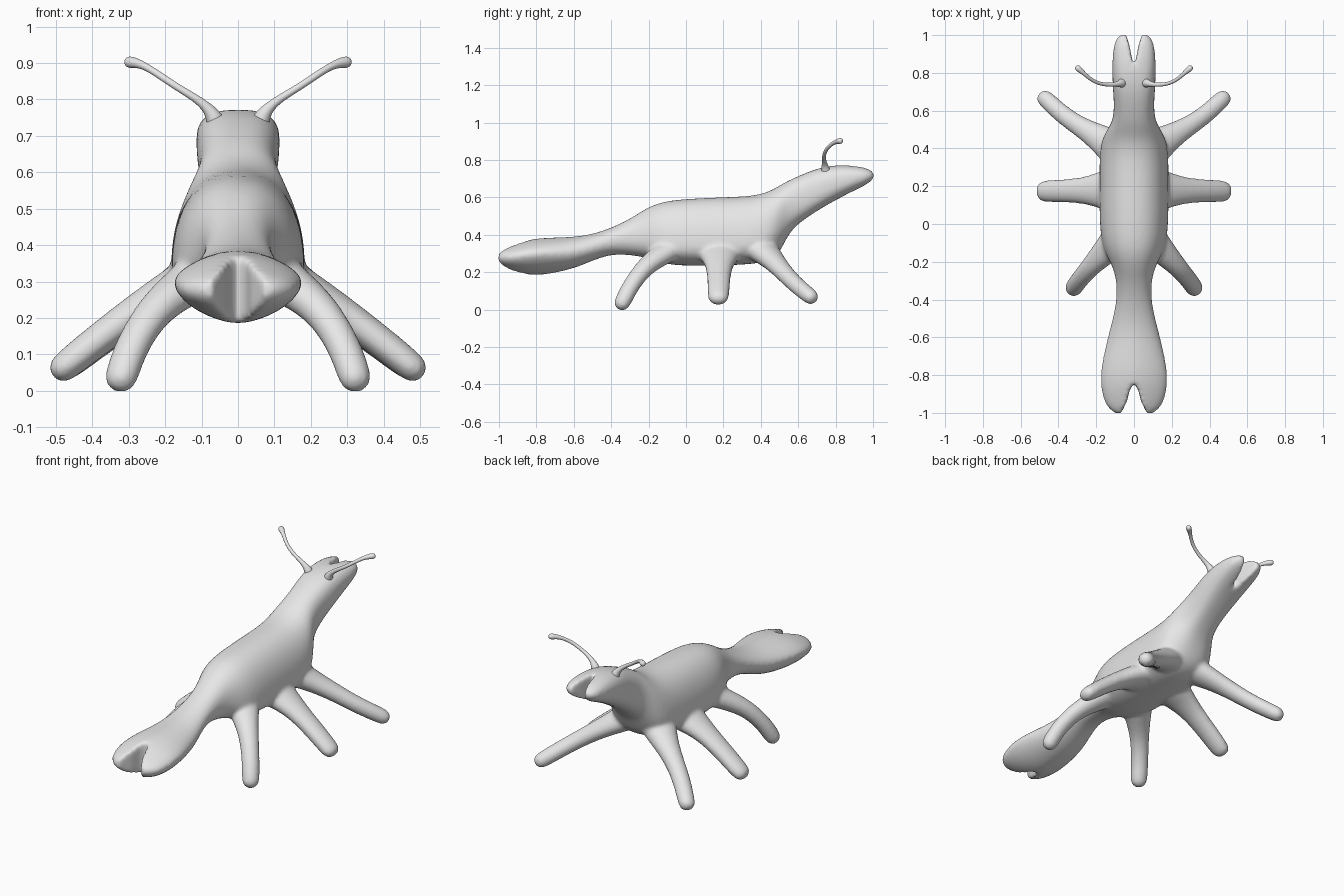
import bpy, bmesh, math
from mathutils import Vector

if "Cube" in bpy.data.objects:
    bpy.data.objects.remove(bpy.data.objects["Cube"])

grey = bpy.data.materials.new("light grey")
grey.diffuse_color = (0.8, 0.8, 0.8, 1)
grey.use_nodes = True
grey.node_tree.nodes["Principled BSDF"].inputs["Base Color"].default_value = grey.diffuse_color


def loft(name, rings, subdiv=2):
    """Skin a list of equal vertex rings, cap both ends and subdivide."""
    bm = bmesh.new()
    rows = [[bm.verts.new(p) for p in ring] for ring in rings]
    n = len(rows[0])
    for a, b in zip(rows, rows[1:]):
        for i in range(n):
            bm.faces.new((a[i], a[(i + 1) % n], b[(i + 1) % n], b[i]))
    for row in (rows[0], rows[-1]):
        centre = bm.verts.new(sum((v.co for v in row), Vector()) / n)
        for i in range(n):
            bm.faces.new((row[i], row[(i + 1) % n], centre))
    bmesh.ops.recalc_face_normals(bm, faces=bm.faces)
    me = bpy.data.meshes.new(name)
    bm.to_mesh(me)
    bm.free()
    me.materials.append(grey)
    for p in me.polygons:
        p.use_smooth = True
    ob = bpy.data.objects.new(name, me)
    bpy.context.collection.objects.link(ob)
    if subdiv:
        m = ob.modifiers.new("smooth", "SUBSURF")
        m.levels = m.render_levels = subdiv
    return ob


def tube(name, pts, radii, side, n=12):
    """Tapered limb along a path; radii are (across, thickness)."""
    pts = [Vector((x * side, y, z)) for x, y, z in pts]
    # rounded tip
    end = (pts[-1] - pts[-2]).normalized()
    a, b = radii[-1]
    radii = list(radii) + [(a * .85, b * .85), (a * .4, b * .4)]
    pts += [pts[-1] + end * b * .65, pts[-1] + end * b * 1.0]
    rings = []
    for i, p in enumerate(pts):
        t = (pts[min(i + 1, len(pts) - 1)] - pts[max(i - 1, 0)]).normalized()
        u = t.cross(Vector((0, 0, 1))).normalized()
        v = u.cross(t)
        ra, rb = radii[i]
        angles = [2 * math.pi * k / n for k in range(n)]
        rings.append([p + u * ra * math.cos(q) + v * rb * math.sin(q) for q in angles])
    return loft(name, rings)


def power(v, e):
    return math.copysign(abs(v) ** e, v)


# Body: y, half width, bottom, top, height of widest line, corner exponent
stations = [
    (-1.01, .09, .25, .305, .5, 1.0), (-.985, .13, .228, .325, .5, 1.0),
    (-.94, .162, .205, .343, .55, 1.1), (-.85, .181, .182, .374, .6, 1.2),
    (-.75, .176, .185, .386, .6, 1.2), (-.6, .14, .218, .388, .5, 1.05),
    (-.5, .113, .262, .404, .5, 1), (-.4, .092, .297, .437, .5, .95),
    (-.3, .092, .292, .485, .5, .9), (-.22, .115, .28, .54, .4, .9),
    (-.13, .168, .245, .58, .3, .9), (0, .184, .232, .594, .3, .9),
    (.2, .184, .236, .603, .3, .9), (.36, .184, .242, .608, .3, .9),
    (.45, .172, .262, .634, .35, .9), (.505, .138, .305, .668, .5, .85),
    (.55, .112, .415, .692, .5, .8), (.63, .105, .482, .728, .5, .75),
    (.72, .113, .54, .762, .5, .75), (.82, .116, .597, .775, .5, .75),
    (.92, .113, .643, .77, .5, .8), (.98, .098, .672, .757, .5, .85),
    (1.01, .07, .70, .738, .5, 1)]
rings = []
for y, w, zb, zt, f, e in stations:
    zc = zb + f * (zt - zb)
    ring = []
    for k in range(28):
        q = 2 * math.pi * k / 28
        s = power(math.sin(q), e)
        ring.append((w * power(math.cos(q), e), y, zc + s * (zt - zc if s > 0 else zc - zb)))
    rings.append(ring)
body = loft("body", rings)

# Legs
leg_paths = {
    "front_leg": ([(.07, -.06, .34), (.15, -.145, .285), (.23, -.225, .225),
                   (.292, -.298, .125), (.319, -.338, .043)],
                  [(.10, .07), (.075, .058), (.054, .05), (.05, .046), (.05, .047)]),
    "middle_leg": ([(.06, .18, .33), (.17, .18, .283), (.27, .177, .225),
                    (.385, .175, .14), (.474, .173, .068)],
                   [(.15, .085), (.105, .062), (.07, .05), (.064, .046), (.06, .044)]),
    "rear_leg": ([(.06, .37, .35), (.155, .44, .29), (.265, .503, .222),
                  (.37, .57, .147), (.468, .662, .072)],
                 [(.12, .085), (.085, .06), (.056, .05), (.051, .046), (.049, .045)])}
helpers = []
for name, (pts, radii) in leg_paths.items():
    for side in (-1, 1):
        helpers.append((tube(name, pts, radii, side), "UNION"))

# Notches splitting the two ends of the body
front_notch = [(0, -.845), (.022, -.875), (.036, -.935), (.06, -.985), (.10, -1.06)]
back_notch = [(0, .825), (.01, .87), (.023, .94), (.036, .985), (.06, 1.06)]
for half in (front_notch, back_notch):
    outline = half + [(-x, y) for x, y in reversed(half[1:])]
    cutter = loft("notch_cutter", [[(x, y, z) for x, y in outline] for z in (0, 1)], 0)
    helpers.append((cutter, "DIFFERENCE"))

for ob, op in helpers:
    m = body.modifiers.new(op, "BOOLEAN")
    m.object, m.operation, m.solver = ob, op, "EXACT"
    ob.hide_render = True

# Fuse everything into one soft skin
m = body.modifiers.new("fuse", "REMESH")
m.mode, m.voxel_size, m.use_smooth_shade = "VOXEL", .01, True
m = body.modifiers.new("soften", "SMOOTH")
m.factor, m.iterations = .5, 12
deps = bpy.context.evaluated_depsgraph_get()
skin = bpy.data.meshes.new_from_object(body.evaluated_get(deps))
body.modifiers.clear()
body.data = skin
skin.materials.clear()
skin.materials.append(grey)
for p in skin.polygons:
    p.material_index = 0
    p.use_smooth = True
for ob, op in helpers:
    bpy.data.objects.remove(ob)

# Antennae with small knobbed ends
for side in (-1, 1):
    tube("antenna",
         [(.055, .75, .72), (.068, .745, .757), (.085, .741, .778), (.115, .737, .803),
          (.165, .738, .832), (.215, .755, .866), (.255, .788, .892),
          (.28, .81, .9), (.295, .823, .902)],
         [(.03, .03), (.023, .023), (.015, .015), (.011, .011), (.01, .01),
          (.01, .01), (.01, .01), (.014, .014), (.017, .017)], side)
